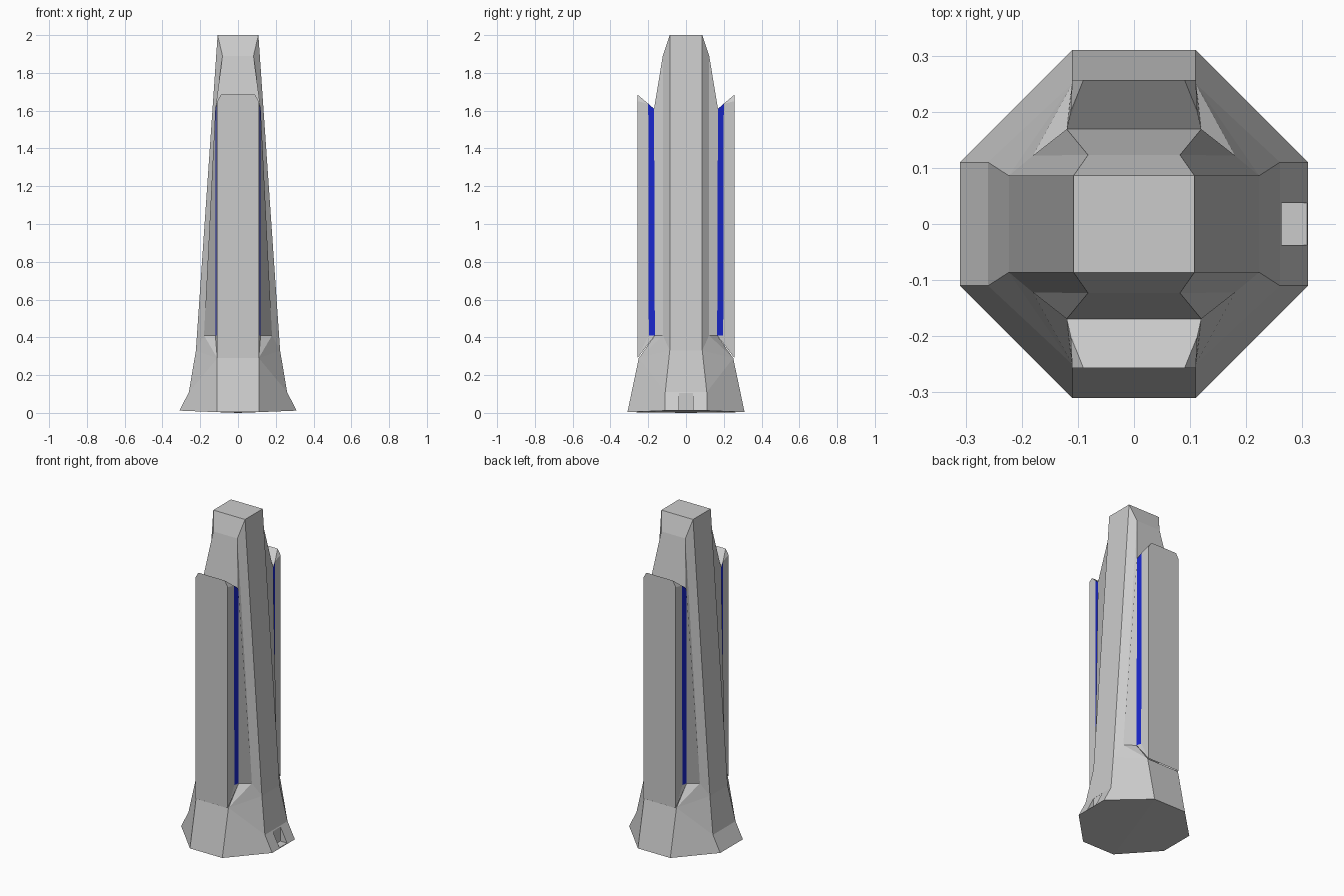
import bpy, bmesh, math

if "Cube" in bpy.data.objects:
    bpy.data.objects.remove(bpy.data.objects["Cube"])

# Named points of one quarter (x > 0, y > 0)
P = {
    # base
    "o": (0, 0, 0), "a0": (0, .31, .004), "a1": (.11, .31, .004),
    "b1": (.31, .11, .012), "b0": (.31, 0, .012),
    "c1": (.26, .11, .11), "c0": (.26, 0, .11),
    "s0": (0, .25, .29), "s1": (.11, .25, .29),
    # foot of the core
    "d0": (.223, 0, .33), "d1": (.223, .086, .33),
    "e": (.18, .122, .41), "f": (.12, .165, .41), "f0": (0, .165, .41),
    "z": (0, 0, .36),
    # top of the core
    "t": (0, 0, 2), "tx": (.108, 0, 2), "ty": (0, .086, 2), "t1": (.108, .086, 2),
    "h": (.082, .123, 1.89), "h0": (0, .123, 1.89),
    "k": (.12, .169, 1.61), "k0": (0, .169, 1.61),
    # outer slab
    "p0": (0, .257, .29), "p1": (.11, .257, .29), "g": (.113, .197, .41),
    "gt": (.113, .2, 1.637), "pt": (.11, .257, 1.65),
    "q": (.09, .257, 1.685), "q0": (0, .257, 1.685),
}

grey = bpy.data.materials.new("grey")
grey.diffuse_color = (.8, .8, .8, 1)
grey.use_nodes = True
grey.node_tree.nodes["Principled BSDF"].inputs["Base Color"].default_value = grey.diffuse_color
blue = bpy.data.materials.new("blue_glass")
blue.diffuse_color = (.01, .02, .6, 1)
blue.use_nodes = True
blue.node_tree.nodes["Principled BSDF"].inputs["Base Color"].default_value = blue.diffuse_color


def part(name, faces, glass=()):
    """Build a solid from quarter faces, mirrored in x and y."""
    bm = bmesh.new()
    for sx in (1, -1):
        for sy in (1, -1):
            v = {}
            for face in faces:
                keys = face.split()
                for k in keys:
                    if k not in v:
                        x, y, z = P[k]
                        v[k] = bm.verts.new((x * sx, y * sy, z))
                f = bm.faces.new([v[k] for k in keys])
                f.material_index = 1 if face in glass else 0
    bmesh.ops.remove_doubles(bm, verts=bm.verts, dist=1e-5)
    bmesh.ops.recalc_face_normals(bm, faces=bm.faces)
    me = bpy.data.meshes.new(name)
    bm.to_mesh(me)
    bm.free()
    me.materials.append(grey)
    if glass:
        me.materials.append(blue)
    ob = bpy.data.objects.new(name, me)
    bpy.context.collection.objects.link(ob)
    return ob


# Flared octagonal base
base = part("base", [
    "o a0 a1", "o a1 b1", "o b1 b0",
    "a0 a1 s1 s0", "b0 b1 c1 c0", "a1 b1 c1 s1",
    "c0 c1 d1 d0", "s1 c1 d1", "s1 d1 e", "s1 e f",
    "z d0 d1", "z d1 e", "z e f", "z f s1", "z s1 s0"])

# Tapered core with bevelled side ridges
part("tower_core", [
    "d0 d1 t1 tx", "d1 e h t1", "e f k h", "t1 h h0 ty", "h k k0 h0",
    "t tx t1 ty", "f0 f k k0", "z d0 d1", "z d1 e", "z e f", "z f f0"])

# Front and back slabs with blue window strips
part("outer_slabs", [
    "p0 p1 pt q q0", "p1 g gt pt", "p1 g f", "f g gt k",
    "k0 k q q0", "k gt q", "gt pt q", "f0 f k k0", "p0 p1 f f0"],
    glass=("f g gt k",))

# Doorway recess in the right side of the base
bpy.ops.mesh.primitive_cube_add(size=1, location=(.332, 0, .06))
cutter = bpy.context.object
cutter.name = "doorway_cutter"
cutter.scale = (.14, .074, .088)
cutter.hide_render = True
cutter.display_type = 'WIRE'
cut = base.modifiers.new("doorway", 'BOOLEAN')
cut.operation = 'DIFFERENCE'
cut.object = cutter
cut.solver = 'EXACT'
